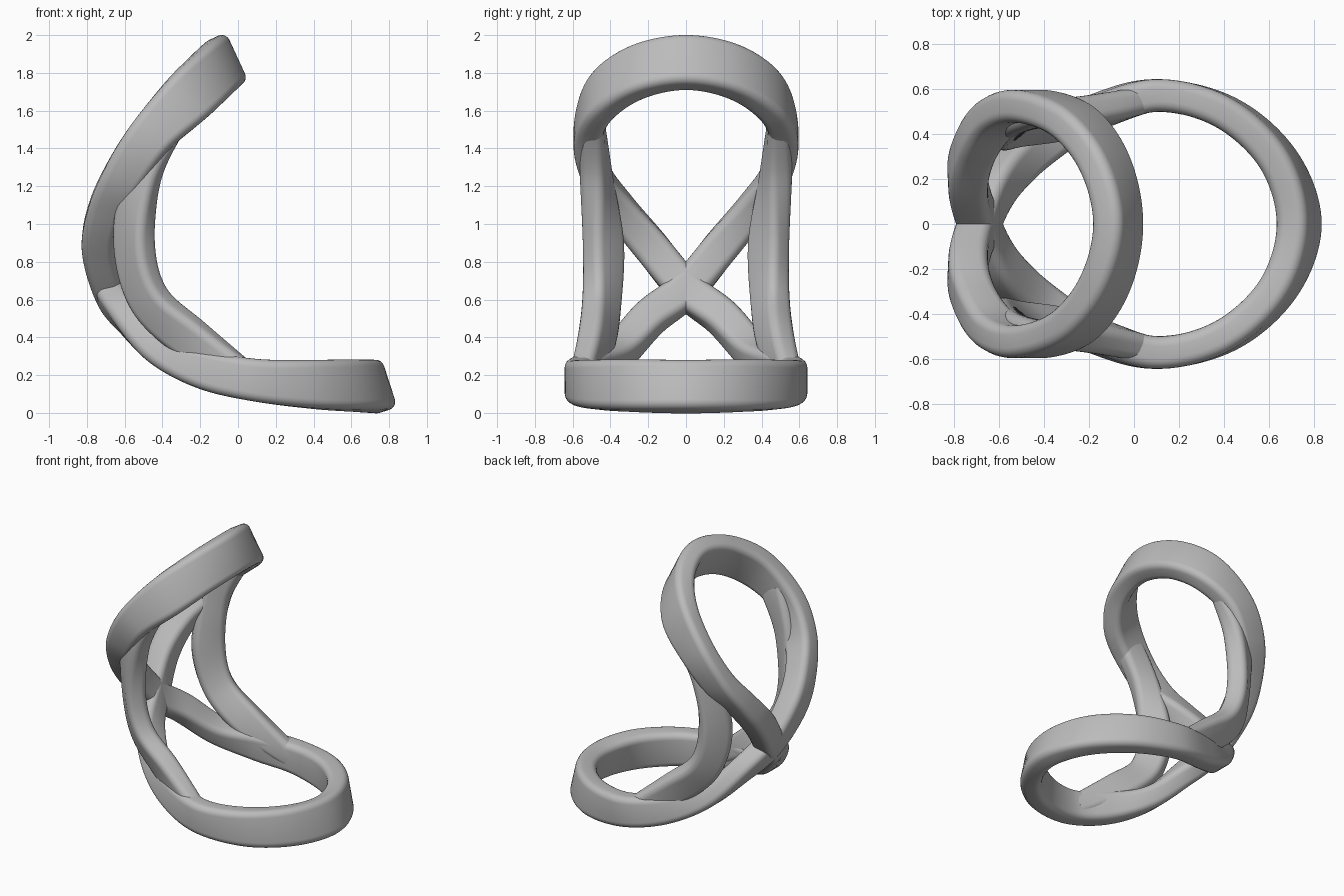
import bpy, bmesh, math
from mathutils import Vector

cube = bpy.data.objects.get("Cube")
if cube:
    bpy.data.objects.remove(cube)

grey = bpy.data.materials.new("plain grey")
grey.use_nodes = True
GREY = (0.5, 0.5, 0.5, 1)
grey.diffuse_color = GREY
grey.node_tree.nodes["Principled BSDF"].inputs["Base Color"].default_value = GREY


def spline(a, b, c, d, t):
    return 0.5 * (2 * b + (c - a) * t + (2 * a - 5 * b + 4 * c - d) * t * t
                  + (3 * b - a - 3 * c + d) * t ** 3)


def smooth_path(points, closed, steps):
    n = len(points)
    pick = (lambda i: points[i % n]) if closed else (lambda i: points[max(0, min(n - 1, i))])
    path = [spline(*(pick(i + k) for k in (-1, 0, 1, 2)), s / steps)
            for i in range(n if closed else n - 1) for s in range(steps)]
    return path if closed else path + [points[-1]]


def rounded_section(width, height, radius=0.045, segments=5):
    """Rounded rectangle as (across, along height) pairs."""
    section = []
    for corner, (sx, sy) in enumerate(((1, 1), (-1, 1), (-1, -1), (1, -1))):
        for k in range(segments + 1):
            a = math.pi / 2 * (corner + k / segments)
            section.append((sx * (width / 2 - radius) + radius * math.cos(a),
                            sy * (height / 2 - radius) + radius * math.sin(a)))
    return section


def sweep(name, rails, closed, steps=12):
    """Sweep a rounded bar between an outer and an inner rail of varying width."""
    outer = smooth_path([Vector(r[0]) for r in rails], closed, steps)
    inner = smooth_path([Vector(r[1]) for r in rails], closed, steps)
    width = smooth_path([r[2] for r in rails], closed, steps)
    mid = [(o + i) / 2 for o, i in zip(outer, inner)]
    n = len(mid)
    bm = bmesh.new()
    rings = []
    for i in range(n):
        if closed:
            tangent = mid[(i + 1) % n] - mid[i - 1]
        else:
            tangent = mid[min(i + 1, n - 1)] - mid[max(i - 1, 0)]
        tangent.normalize()
        up = inner[i] - outer[i]
        up -= tangent * up.dot(tangent)
        height = up.length
        up.normalize()
        side = tangent.cross(up)
        rings.append([bm.verts.new(mid[i] + side * u + up * v)
                      for u, v in rounded_section(width[i], height)])
    m = len(rings[0])
    for i in range(n if closed else n - 1):
        a, b = rings[i], rings[(i + 1) % n]
        for k in range(m):
            bm.faces.new((a[k], a[(k + 1) % m], b[(k + 1) % m], b[k]))
    if not closed:
        bm.faces.new(rings[0])
        bm.faces.new(rings[-1])
    bmesh.ops.recalc_face_normals(bm, faces=bm.faces)
    mesh = bpy.data.meshes.new(name)
    bm.to_mesh(mesh)
    bm.free()
    mesh.materials.append(grey)
    obj = bpy.data.objects.new(name, mesh)
    bpy.context.collection.objects.link(obj)
    bpy.ops.object.select_all(action='DESELECT')
    obj.select_set(True)
    bpy.context.view_layer.objects.active = obj
    bpy.ops.object.shade_smooth_by_angle(angle=math.radians(40))


def mirrored(rails):
    return [[(ox, -oy, oz), (ix, -iy, iz), w]
            for (ox, oy, oz), (ix, iy, iz), w in rails]


# Figure-eight loop: one strand from the top of the back to the front of the seat
# as (y, outer x, outer z, inner x, inner z, width)
strand = [
    (0, -0.13, 1.985, -0.01, 1.725, 0.145),
    (0.261, -0.197, 1.93, -0.057, 1.675, 0.145),
    (0.452, -0.355, 1.78, -0.18, 1.55, 0.145),
    (0.522, -0.56, 1.535, -0.36, 1.4, 0.145),
    (0.475, -0.705, 1.3, -0.5, 1.22, 0.15),
    (0.35, -0.79, 1.1, -0.61, 1.06, 0.17),
    (0.19, -0.825, 0.89, -0.65, 0.88, 0.19),
    (0, -0.765, 0.64, -0.605, 0.67, 0.19),
    (-0.19, -0.655, 0.47, -0.52, 0.54, 0.19),
    (-0.35, -0.466, 0.265, -0.37, 0.39, 0.18),
    (-0.49, -0.21, 0.13, -0.15, 0.325, 0.155),
    (-0.57, 0.09, 0.06, 0.11, 0.285, 0.145),
    (-0.494, 0.425, 0.022, 0.39, 0.28, 0.145),
    (-0.285, 0.67, 0.01, 0.61, 0.278, 0.145),
    (0, 0.775, 0.008, 0.69, 0.27, 0.145),
]
half = [[(ox, y, oz), (ix, y, iz), w] for y, ox, oz, ix, iz, w in strand]
sweep("figure_eight_frame", half + mirrored(half)[-2:0:-1], True)

# Side bars joining the back ring to the seat ring
bar = [
    [(-0.46, 0.495, 1.6), (-0.29, 0.495, 1.48), 0.12],
    [(-0.59, 0.44, 1.27), (-0.42, 0.51, 1.23), 0.14],
    [(-0.63, 0.36, 0.9), (-0.47, 0.515, 0.9), 0.14],
    [(-0.54, 0.38, 0.55), (-0.4, 0.51, 0.65), 0.14],
    [(-0.29, 0.43, 0.3), (-0.19, 0.52, 0.47), 0.14],
    [(0.03, 0.55, 0.1), (0.07, 0.555, 0.26), 0.12],
]
sweep("left_side_bar", bar, False)
sweep("right_side_bar", mirrored(bar), False)
